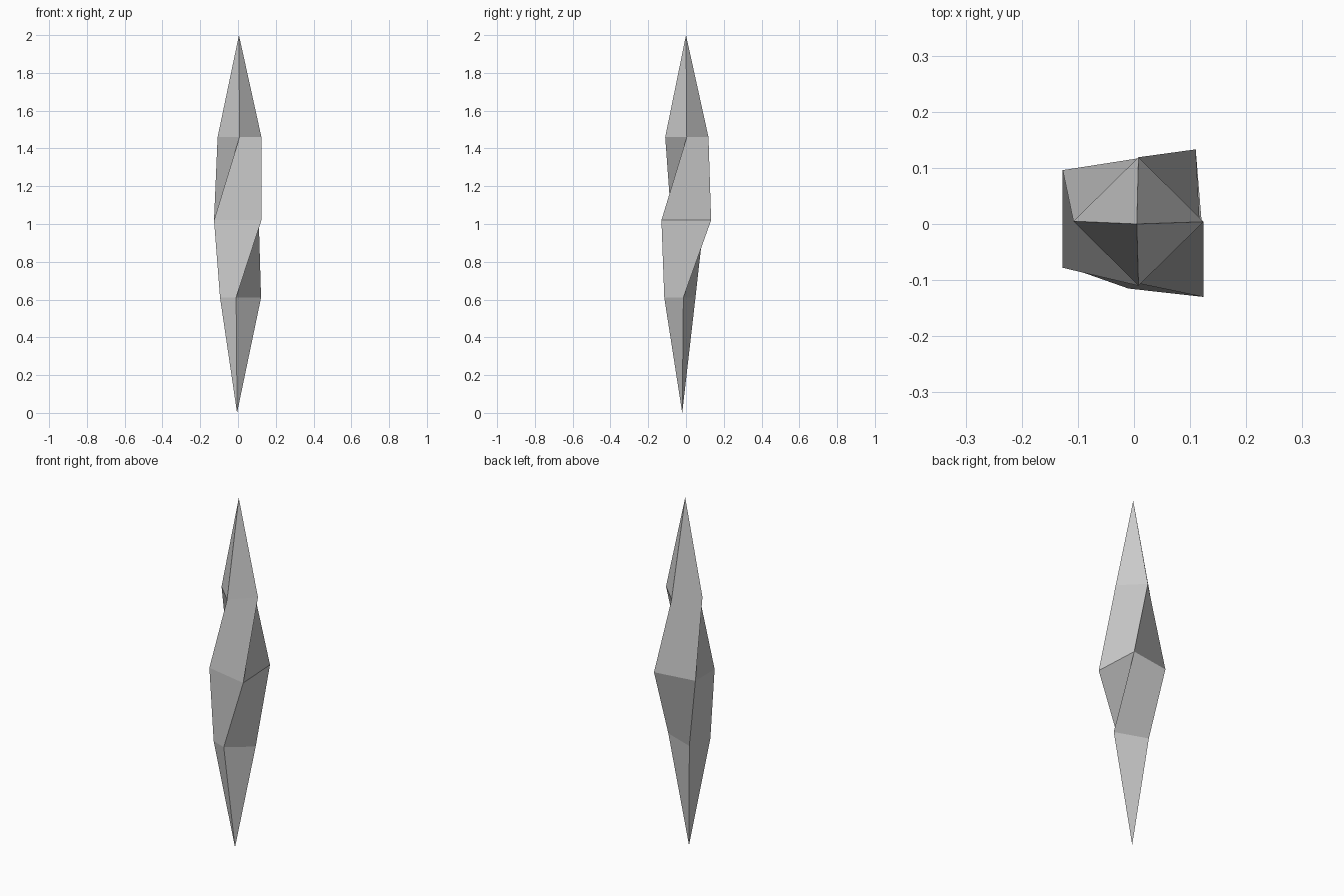
import bpy, bmesh

if "Cube" in bpy.data.objects:
    bpy.data.objects.remove(bpy.data.objects["Cube"])

# Cross-sections from bottom to top: height and four corners (left, front, right, back order)
BOTTOM_TIP = (-0.005, -0.02, 0.0)
TOP_TIP = (0.005, 0.0, 2.0)
SECTIONS = [
    (0.61, [(-0.095, -0.085), (-0.01, -0.115), (0.122, -0.014), (-0.056, 0.05)]),
    (1.02, [(-0.127, -0.078), (0.124, -0.13), (0.11, 0.133), (-0.127, 0.096)]),
    (1.46, [(0.008, -0.11), (0.124, 0.004), (0.008, 0.119), (-0.108, 0.005)]),
]

bm = bmesh.new()
rings = [[bm.verts.new((x, y, z)) for x, y in pts] for z, pts in SECTIONS]
low, high = bm.verts.new(BOTTOM_TIP), bm.verts.new(TOP_TIP)

for i in range(4):
    j = (i + 1) % 4
    # Twisted body sides
    for a, b in zip(rings, rings[1:]):
        bm.faces.new((a[i], a[j], b[j], b[i]))
    # Pointed ends
    bm.faces.new((low, rings[0][j], rings[0][i]))
    bm.faces.new((high, rings[-1][i], rings[-1][j]))

bmesh.ops.recalc_face_normals(bm, faces=bm.faces)
mesh = bpy.data.meshes.new("crystal_shard")
bm.to_mesh(mesh)
bm.free()
shard = bpy.data.objects.new("crystal_shard", mesh)
bpy.context.collection.objects.link(shard)
